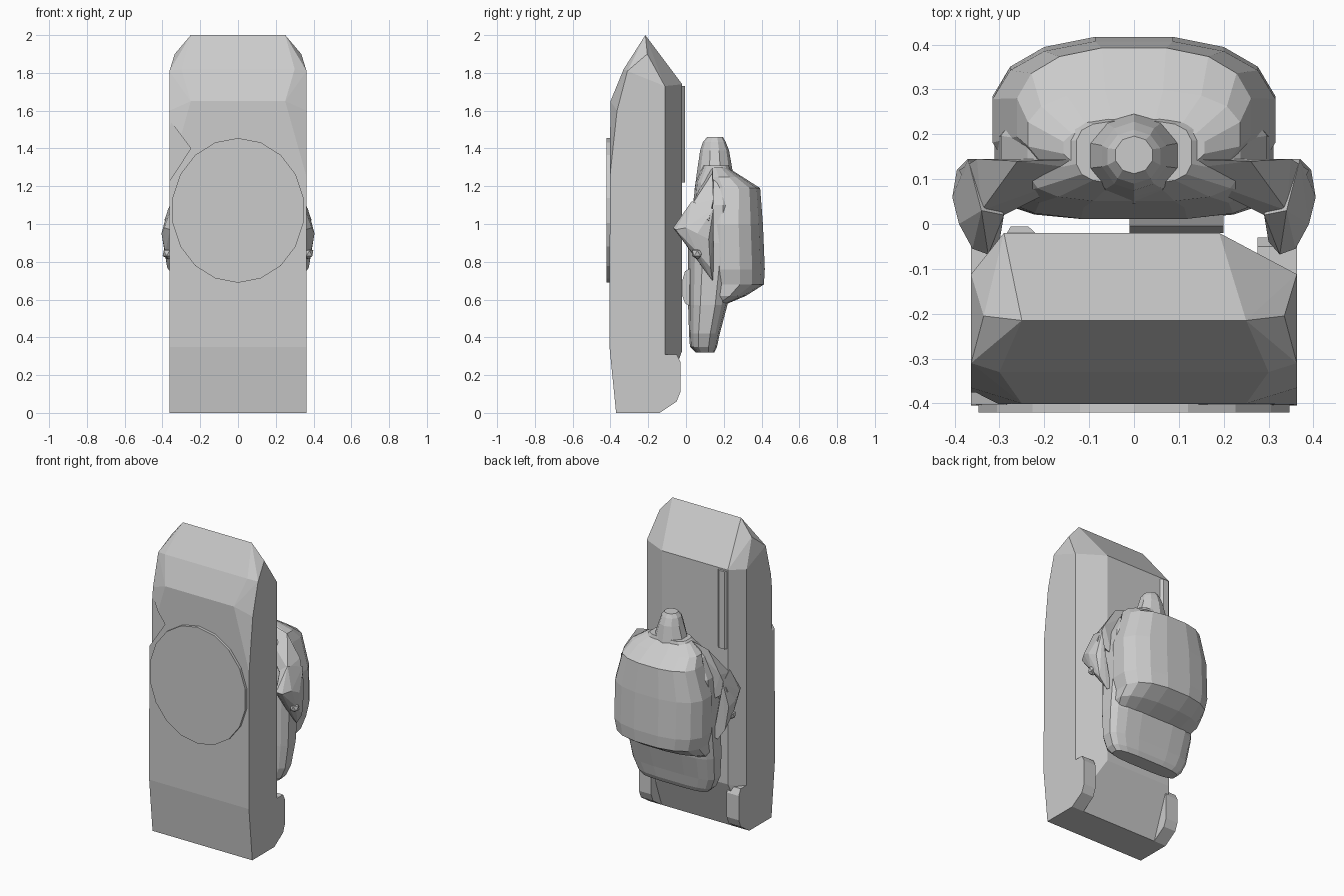
import bpy, bmesh, math

if "Cube" in bpy.data.objects:
    bpy.data.objects.remove(bpy.data.objects["Cube"])


def finish(name, bm):
    bmesh.ops.recalc_face_normals(bm, faces=bm.faces)
    mesh = bpy.data.meshes.new(name)
    bm.to_mesh(mesh)
    bm.free()
    ob = bpy.data.objects.new(name, mesh)
    bpy.context.collection.objects.link(ob)
    return ob


def hull(name, points, flip=1):
    """Faceted solid wrapped round a few corner points; flip=-1 mirrors in x."""
    bm = bmesh.new()
    for x, y, z in points:
        bm.verts.new((x * flip, y, z))
    res = bmesh.ops.convex_hull(bm, input=bm.verts)
    junk = [v for v in bm.verts if not v.link_faces]
    bmesh.ops.delete(bm, geom=junk, context='VERTS')
    bmesh.ops.dissolve_limit(bm, angle_limit=math.radians(1),
                             verts=bm.verts, edges=bm.edges)
    return finish(name, bm)


def loft(name, rings, sides, power):
    """Stack of rounded outlines: (z, y_front, y_back, half_width)."""
    bm = bmesh.new()
    loops = []
    for z, y0, y1, w in rings:
        loop = []
        for i in range(sides):
            a = 2 * math.pi * (i + 0.5) / sides
            c, s = math.cos(a), math.sin(a)
            x = math.copysign(abs(c) ** power, c) * w
            y = (y0 + y1) / 2 + math.copysign(abs(s) ** power, s) * (y1 - y0) / 2
            loop.append(bm.verts.new((x, y, z)))
        loops.append(loop)
    for a, b in zip(loops, loops[1:]):
        for i in range(sides):
            j = (i + 1) % sides
            bm.faces.new((a[i], a[j], b[j], b[i]))
    bm.faces.new(loops[0])
    bm.faces.new(loops[-1])
    return finish(name, bm)


def prism(name, profile, x0, x1):
    return hull(name, [(x, y, z) for x in (x0, x1) for y, z in profile])


# Upright slab with pointed top and bevelled back edges
W = 0.363
pts = []
for s in (-1, 1):
    pts += [(s * W, y, z) for y, z in
            [(-0.37, 0), (-0.14, 0), (-0.405, 0.35), (-0.403, 1.25),
             (-0.365, 1.6), (-0.31, 1.81), (-0.112, 0.30), (-0.112, 1.73)]]
    pts += [(s * 0.335, -0.205, 1.9), (s * 0.25, -0.215, 2.0),
            (s * 0.25, -0.40, 1.65), (s * 0.30, -0.33, 1.82)]
    edge = 0.19 if s > 0 else 0.29
    pts += [(s * edge, -0.02, 0.33), (s * edge, -0.02, 1.74)]
slab = hull("slab", pts)

# Triangular recess in the front left edge
cutter = hull("recess_cutter", [(x, y, z) for y in (-0.5, -0.375) for x, z in
                                [(-0.4, 1.60), (-0.25, 1.40), (-0.4, 1.17)]])
cutter.hide_render = True
cutter.hide_viewport = True
mod = slab.modifiers.new("recess", 'BOOLEAN')
mod.object = cutter
mod.operation = 'DIFFERENCE'
mod.solver = 'EXACT'

# Feet at the back of the slab
foot = [(-0.16, 0), (-0.14, 0), (-0.05, 0.06), (-0.03, 0.11), (-0.03, 0.27),
        (-0.05, 0.31), (-0.13, 0.31)]
for side, s in (("left", -1), ("right", 1)):
    prism(side + "_foot", foot, s * 0.275, s * W)

# Raised strip on the back
hull("back_strip", [(x, y, z) for z in (1.22, 1.73) for x, y in
                    [(-0.30, -0.05), (-0.275, -0.006), (-0.235, -0.006), (-0.22, -0.02)]])

# Front disc
bm = bmesh.new()
ring = [[bm.verts.new((0.352 * math.sin(i * math.pi / 9), y,
                       1.072 + 0.383 * math.cos(i * math.pi / 9)))
         for i in range(18)] for y in (-0.42, -0.38)]
for i in range(18):
    j = (i + 1) % 18
    bm.faces.new((ring[0][i], ring[0][j], ring[1][j], ring[1][i]))
bm.faces.new(ring[0])
bm.faces.new(ring[1])
finish("front_disc", bm)

# Torso of the rear figure
loft("torso", [(0.32, 0.05, 0.15, 0.24), (0.35, 0.02, 0.165, 0.27),
               (0.42, 0.015, 0.18, 0.30), (0.57, 0.01, 0.22, 0.315),
               (0.90, 0.01, 0.27, 0.315), (1.10, 0.035, 0.27, 0.30),
               (1.22, 0.05, 0.25, 0.24), (1.31, 0.09, 0.23, 0.13)], 16, 0.6)

# Rounded pack on its back
loft("pack", [(0.57, 0.10, 0.20, 0.27), (0.62, 0.0801, 0.32, 0.30),
              (0.68, 0.06, 0.415, 0.30), (0.76, 0.05, 0.42, 0.32),
              (1.00, 0.05, 0.41, 0.32), (1.19, 0.08, 0.395, 0.265),
              (1.25, 0.10, 0.30, 0.24), (1.30, 0.12, 0.22, 0.16)], 16, 0.8)

# Head
loft("head", [(1.18, 0.045, 0.25, 0.115), (1.29, 0.06, 0.245, 0.108),
              (1.39, 0.075, 0.228, 0.075), (1.435, 0.09, 0.21, 0.062),
              (1.46, 0.112, 0.196, 0.043)], 10, 1.0)

# Arms: shoulder, bent elbow and a knob at the wrist
shoulder = [(0.09, 0.12, 1.29), (0.10, 0.145, 1.31), (0.20, 0.07, 1.14),
            (0.26, 0.14, 1.27), (0.29, 0.02, 1.06), (0.34, 0.03, 1.10),
            (0.35, 0.145, 1.13), (0.39, 0.12, 1.02), (0.29, 0.14, 0.95)]
elbow = [(0.29, 0.02, 1.08), (0.34, 0.03, 1.12), (0.37, 0.145, 1.08),
         (0.405, 0.06, 0.95), (0.39, 0.0, 0.98), (0.36, -0.055, 0.97),
         (0.325, -0.068, 0.98), (0.30, -0.04, 0.96), (0.395, 0.12, 0.92),
         (0.375, 0.13, 0.77), (0.30, 0.145, 0.71), (0.33, 0.14, 0.70),
         (0.30, 0.10, 0.80), (0.385, 0.06, 0.85)]
for side, s in (("left", -1), ("right", 1)):
    hull(side + "_shoulder", shoulder, s)
    hull(side + "_elbow", elbow, s)
    bpy.ops.mesh.primitive_ico_sphere_add(subdivisions=1, radius=0.032,
                                          location=(s * 0.37, 0.06, 0.845))
    bpy.context.object.name = side + "_wrist_knob"

# Offset pouch on the torso front
prism("pouch", [(0.03, 0.56), (-0.005, 0.58), (-0.02, 0.62), (-0.02, 0.70),
                (-0.005, 0.75), (0.03, 0.77)], -0.01, 0.20)
